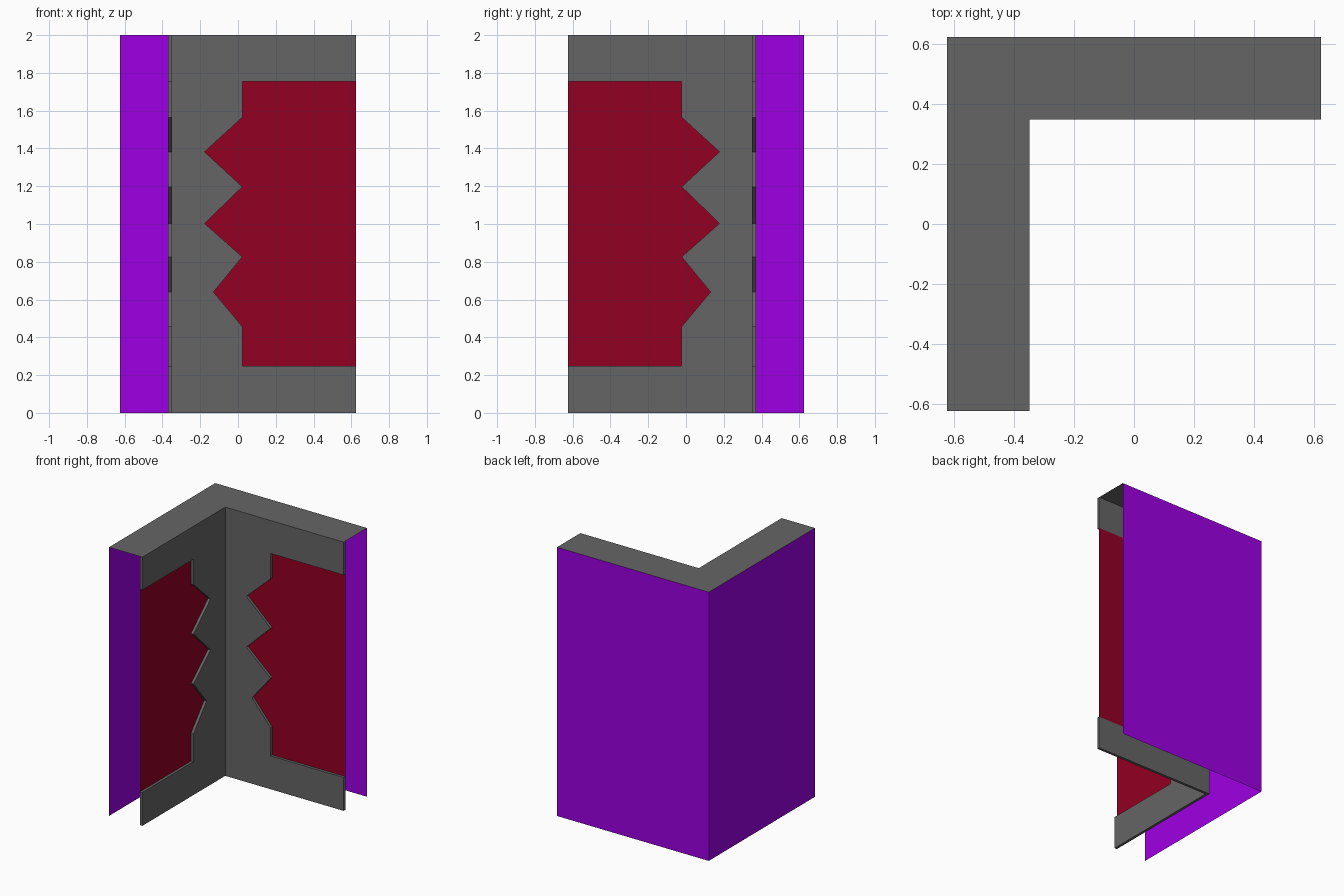
import bpy, bmesh

if "Cube" in bpy.data.objects:
    bpy.data.objects.remove(bpy.data.objects["Cube"])

H = 2.0        # height
E = 0.625      # outer half width
F, B = 0.35, 0.37   # front and back of the thin inner wall


def material(name, rgb):
    m = bpy.data.materials.new(name)
    m.diffuse_color = (*rgb, 1)
    m.use_nodes = True
    m.node_tree.nodes["Principled BSDF"].inputs["Base Color"].default_value = m.diffuse_color
    return m


def build(name, faces, mat, both=True):
    """Make an object from faces; both adds the copy mirrored over the corner diagonal."""
    bm = bmesh.new()
    for f in faces:
        bm.faces.new([bm.verts.new(p) for p in f])
        if both:
            bm.faces.new([bm.verts.new((-y, -x, z)) for x, y, z in reversed(f)])
    bmesh.ops.remove_doubles(bm, verts=bm.verts, dist=1e-5)
    me = bpy.data.meshes.new(name)
    bm.to_mesh(me)
    bm.free()
    me.materials.append(mat)
    ob = bpy.data.objects.new(name, me)
    bpy.context.collection.objects.link(ob)


purple = material("purple", (0.34, 0.0, 0.77))
red = material("red", (0.29, 0.0, 0.016))
grey = material("dark_grey", (0.13, 0.13, 0.13))

# Jagged edge of the opening, from bottom to top (x, z)
jag = [(0.023, 0.248), (0.023, 0.457), (-0.13, 0.64), (0.023, 0.826), (-0.177, 1.003),
       (0.023, 1.197), (-0.177, 1.382), (0.023, 1.565), (0.023, 1.755)]

# Inner wall: thin slab with the jagged opening, mitred at the corner
prof = [(-F, 0), (E, 0), (E, 0.248)] + jag + [(E, 1.755), (E, H), (-F, H)]
front = [(x, F, z) for x, z in prof]
back = [(-B if x == -F else x, B, z) for x, z in prof]
faces = [front, back[::-1]]
for i in range(len(prof) - 2):
    faces.append([front[i], back[i], back[i + 1], front[i + 1]])
build("inner_wall", faces, grey)

# Red panels recessed in the openings
build("recessed_panel", [[(x, B, z) for x, z in [(E, 0.248), (E, 1.755)] + jag[::-1]]], red)

# Outer walls
build("outer_wall", [[(E, E, 0), (-E, E, 0), (-E, E, H), (E, E, H)]], purple)

# L-shaped top cap
build("top_cap", [[(-E, -E, H), (-F, -E, H), (-F, F, H), (E, F, H), (E, E, H), (-E, E, H)]],
      grey, both=False)
